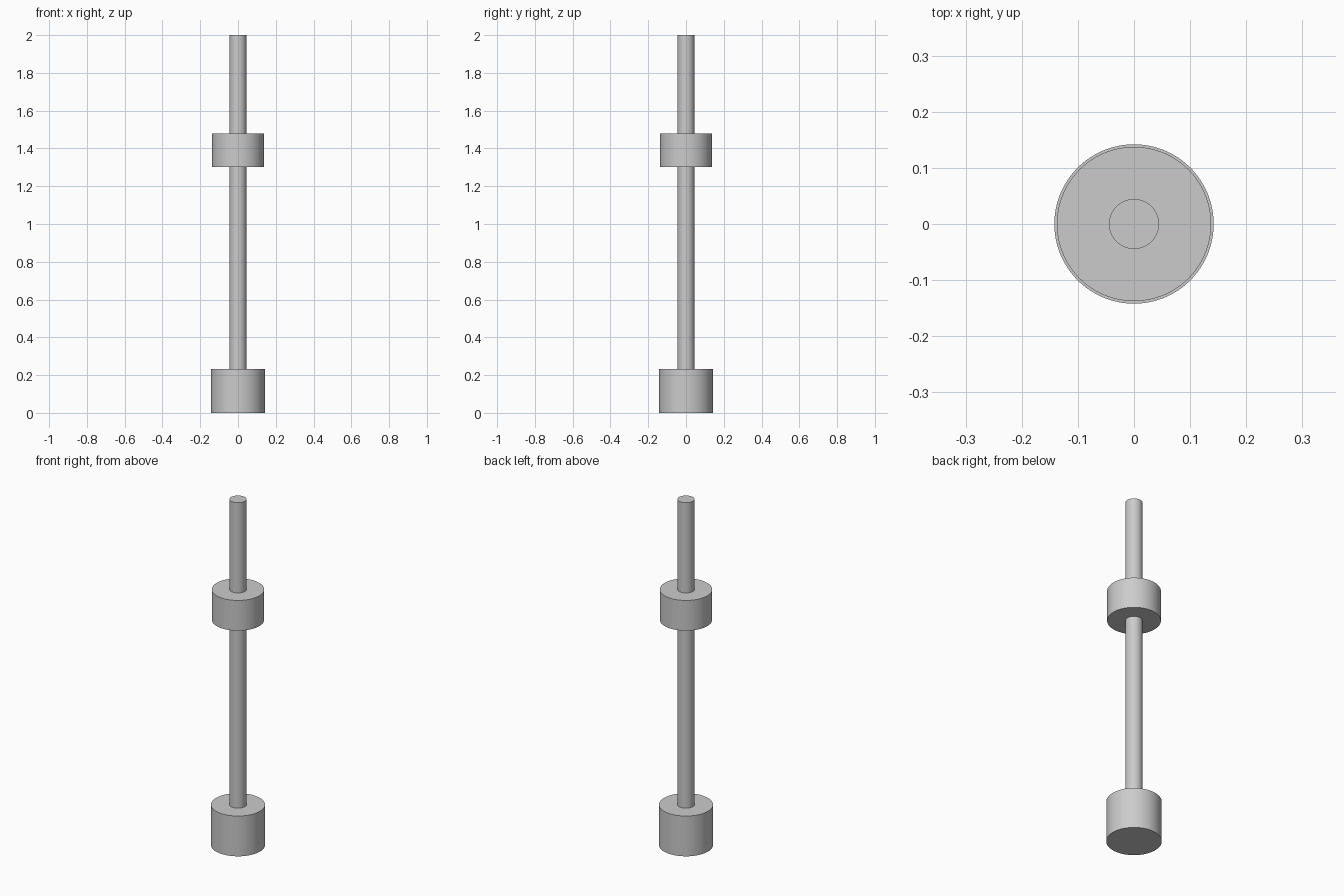
import bpy
import math

cube = bpy.data.objects.get("Cube")
if cube:
    bpy.data.objects.remove(cube, do_unlink=True)

# Single grey finish
grey = bpy.data.materials.new("light_grey")
grey.use_nodes = True
colour = (0.6, 0.6, 0.6, 1)
grey.diffuse_color = colour
grey.node_tree.nodes["Principled BSDF"].inputs["Base Color"].default_value = colour


def cylinder(name, radius, bottom, top):
    """Upright smooth cylinder between two heights."""
    bpy.ops.mesh.primitive_cylinder_add(
        vertices=96, radius=radius, depth=top - bottom,
        location=(0, 0, (bottom + top) / 2))
    part = bpy.context.object
    part.name = name
    part.data.materials.append(grey)
    bpy.ops.object.shade_smooth_by_angle(angle=math.radians(30))
    return part


# Base weight, sliding collar and the rod through both
base_top = 0.233
cylinder("base", 0.142, 0, base_top)
cylinder("collar", 0.1375, 1.303, 1.478)
cylinder("rod", 0.0445, base_top - 0.03, 2)
